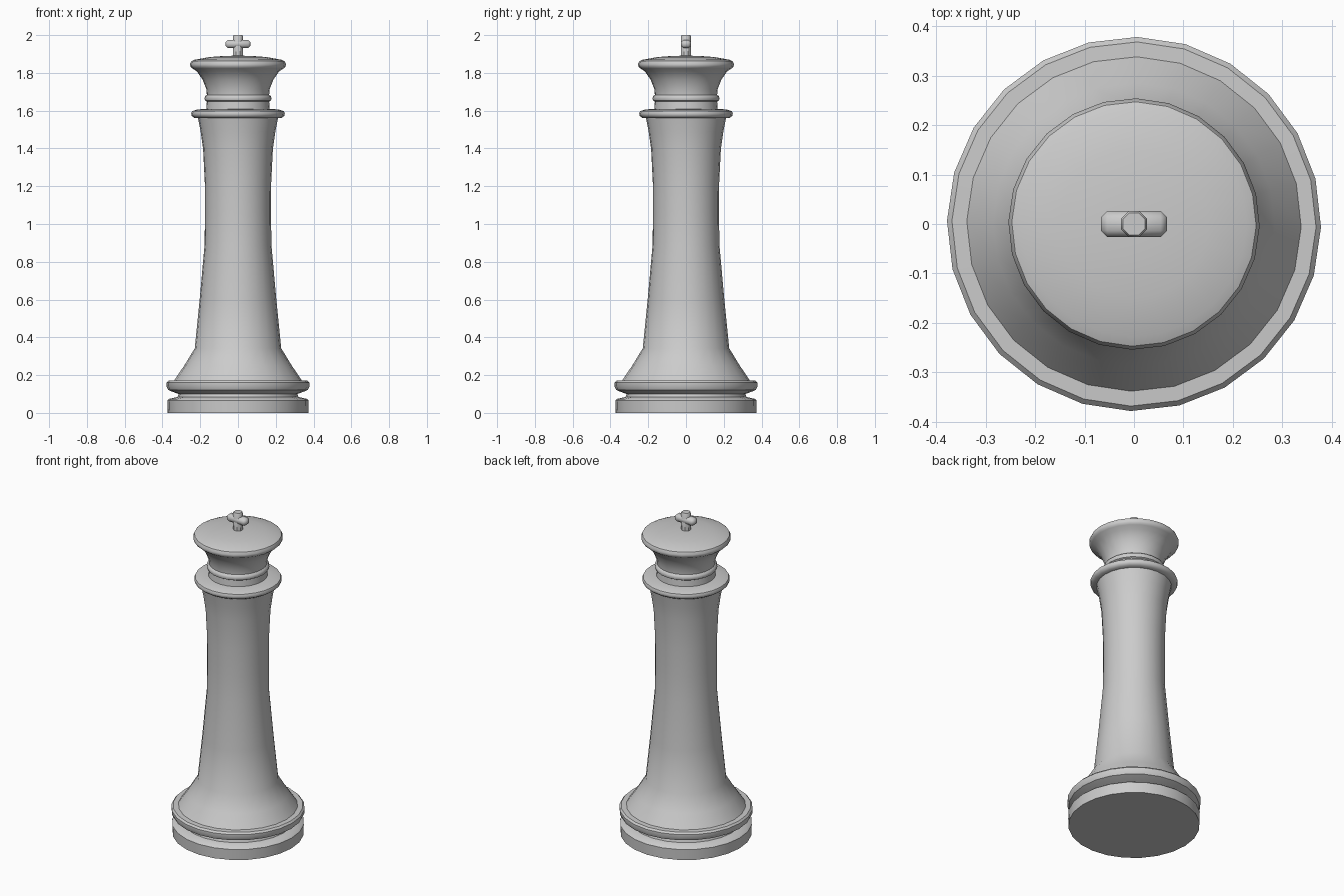
import bpy, bmesh, math

if "Cube" in bpy.data.objects:
    bpy.data.objects.remove(bpy.data.objects["Cube"])

SIDES = 24
TURN = math.radians(-1)

grey = bpy.data.materials.new("plain_grey")
grey.diffuse_color = (0.6, 0.6, 0.6, 1)
grey.use_nodes = True
grey.node_tree.nodes["Principled BSDF"].inputs["Base Color"].default_value = grey.diffuse_color


def finish(bm, name, angle=40):
    bmesh.ops.recalc_face_normals(bm, faces=bm.faces)
    me = bpy.data.meshes.new(name)
    bm.to_mesh(me)
    bm.free()
    me.materials.append(grey)
    ob = bpy.data.objects.new(name, me)
    bpy.context.collection.objects.link(ob)
    bpy.ops.object.select_all(action='DESELECT')
    ob.select_set(True)
    bpy.context.view_layer.objects.active = ob
    bpy.ops.object.shade_smooth_by_angle(angle=math.radians(angle))
    return ob


def lathe(name, profile, sides=SIDES, turn=TURN, angle=40):
    """Revolve (radius, height) points around z and cap both ends."""
    bm = bmesh.new()
    rings = []
    for r, z in profile:
        rings.append([bm.verts.new((r * math.cos(turn + 2 * math.pi * i / sides),
                                    r * math.sin(turn + 2 * math.pi * i / sides), z))
                      for i in range(sides)])
    for a, b in zip(rings, rings[1:]):
        for i in range(sides):
            j = (i + 1) % sides
            bm.faces.new((a[i], a[j], b[j], b[i]))
    bm.faces.new(rings[0][::-1])
    bm.faces.new(rings[-1])
    return finish(bm, name, angle)


# Whole turned body: base, foot ring, shaft, collar, neck ring and flared head
lathe("turned_body", [
    # base disc and groove
    (0.372, 0.0), (0.374, 0.066), (0.366, 0.074), (0.32, 0.084), (0.315, 0.10),
    # foot ring
    (0.35, 0.113), (0.370, 0.122), (0.378, 0.14), (0.378, 0.16), (0.368, 0.171),
    # foot slope and shaft
    (0.338, 0.172), (0.285, 0.25), (0.229, 0.342), (0.203, 0.60), (0.177, 0.89),
    (0.175, 1.05), (0.176, 1.22), (0.185, 1.40), (0.198, 1.49), (0.212, 1.56),
    # collar
    (0.232, 1.562), (0.245, 1.572), (0.248, 1.585), (0.243, 1.597),
    (0.215, 1.606), (0.168, 1.610),
    # neck and ring
    (0.165, 1.648), (0.174, 1.653), (0.178, 1.664), (0.174, 1.677), (0.165, 1.684),
    # flared head
    (0.168, 1.715), (0.188, 1.765), (0.218, 1.808), (0.242, 1.824),
    (0.252, 1.834), (0.254, 1.847), (0.247, 1.862), (0.228, 1.870),
    (0.15, 1.884), (0.07, 1.890), (0.02, 1.891)])

# Finial post
lathe("finial_post", [(0.028, 1.88), (0.028, 1.994), (0.024, 2.0)],
      sides=8, turn=math.pi / 8)

# Finial crossbar with chamfered edges
bm = bmesh.new()
bmesh.ops.create_cube(bm, size=1)
for v in bm.verts:
    v.co.x *= 0.134
    v.co.y *= 0.053
    v.co.z = v.co.z * 0.044 + 1.953
bmesh.ops.bevel(bm, geom=bm.edges[:], offset=0.013, segments=1, affect='EDGES')
finish(bm, "finial_crossbar", 50)
